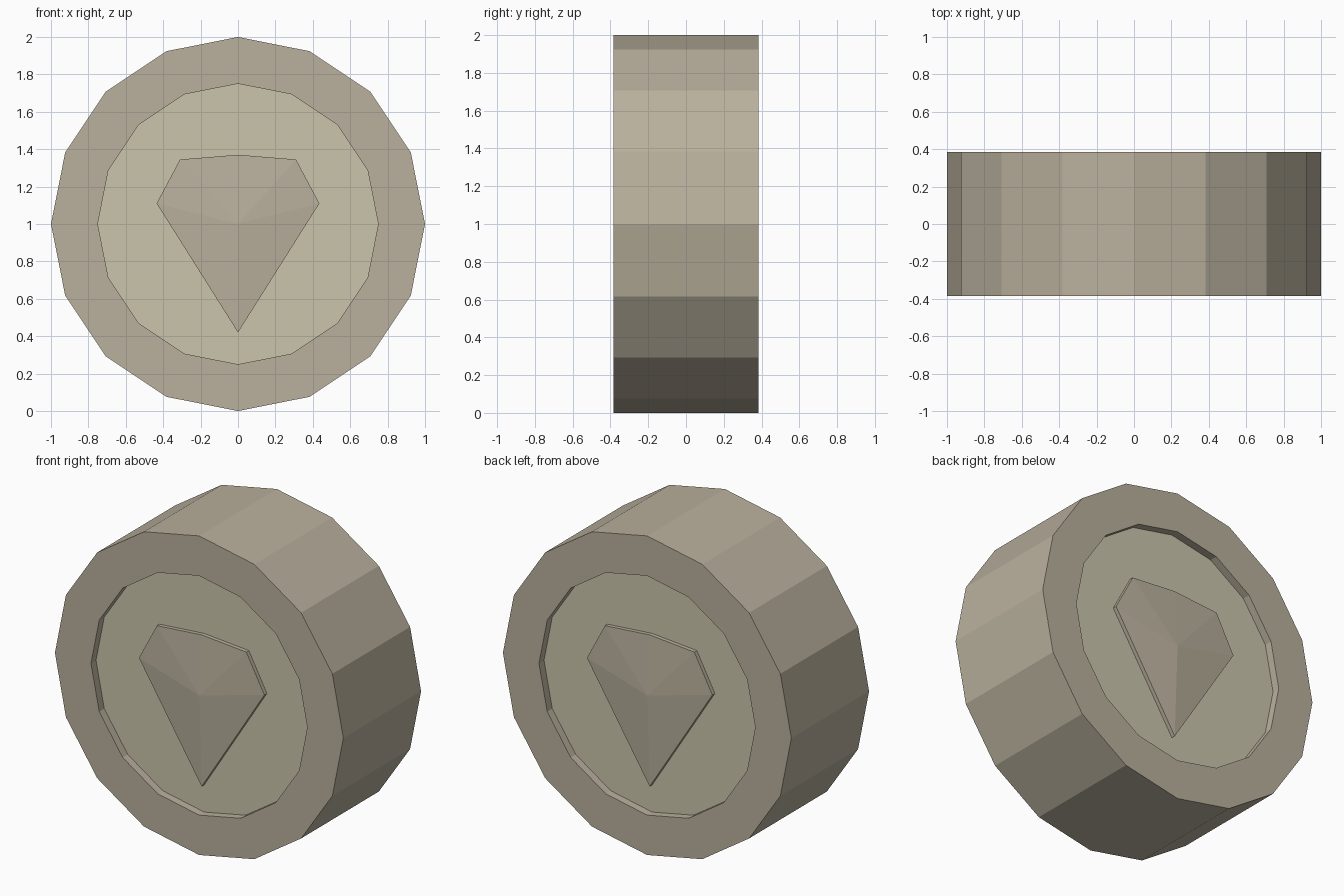
import bpy, math

if "Cube" in bpy.data.objects:
    bpy.data.objects.remove(bpy.data.objects["Cube"])

SIDES = 16
FACE, FLOOR, GEM_EDGE = 0.385, 0.335, 0.36   # distances from the middle plane


def material(name, rgb):
    m = bpy.data.materials.new(name)
    m.diffuse_color = (*rgb, 1)
    m.use_nodes = True
    m.node_tree.nodes["Principled BSDF"].inputs["Base Color"].default_value = m.diffuse_color
    return m


stone = material("stone", (0.49, 0.44, 0.34))
pale_stone = material("pale_stone", (0.60, 0.56, 0.41))


def add_mesh(name, verts, faces, mat):
    me = bpy.data.meshes.new(name)
    me.from_pydata(verts, [], faces)
    me.materials.append(mat)
    ob = bpy.data.objects.new(name, me)
    bpy.context.collection.objects.link(ob)
    return ob


def circle(r, y):
    steps = [2 * math.pi * i / SIDES for i in range(SIDES)]
    return [(r * math.cos(a), y, 1 + r * math.sin(a)) for a in steps]


def bridge(a, b, n):
    """Quads between two loops of n points starting at indices a and b."""
    return [(a + i, a + (i + 1) % n, b + (i + 1) % n, b + i) for i in range(n)]


# Outer ring: profile of (radius, y) swept around the y axis
profile = [(0.75, -FLOOR), (0.75, -FACE), (1, -FACE),
           (1, FACE), (0.75, FACE), (0.75, FLOOR)]
verts, faces = [], []
for k, (r, y) in enumerate(profile):
    verts += circle(r, y)
    if k:
        faces += bridge((k - 1) * SIDES, k * SIDES, SIDES)
# wound so that normals point outwards
add_mesh("outer_ring", verts, [f[::-1] for f in faces], stone)

# Recessed panel and raised gem, the same on front and back
outline = [(0, 0.42), (0.435, 1.11), (0.31, 1.345),
           (0, 1.37), (-0.31, 1.345), (-0.435, 1.11)]
n = len(outline)
for side, turn in (("front", 0), ("back", math.pi)):
    panel = add_mesh(side + "_panel", circle(0.75, -FLOOR),
                     [tuple(range(SIDES))], pale_stone)

    gem_verts = [(x, -FLOOR, z) for x, z in outline]
    gem_verts += [(x, -GEM_EDGE, z) for x, z in outline]
    gem_verts.append((0, -FACE, 1.0))
    facets = [(n + i, n + (i + 1) % n, 2 * n) for i in range(n)]
    gem = add_mesh(side + "_gem", gem_verts, bridge(0, n, n) + facets, stone)

    for ob in (panel, gem):
        ob.rotation_euler.z = turn
